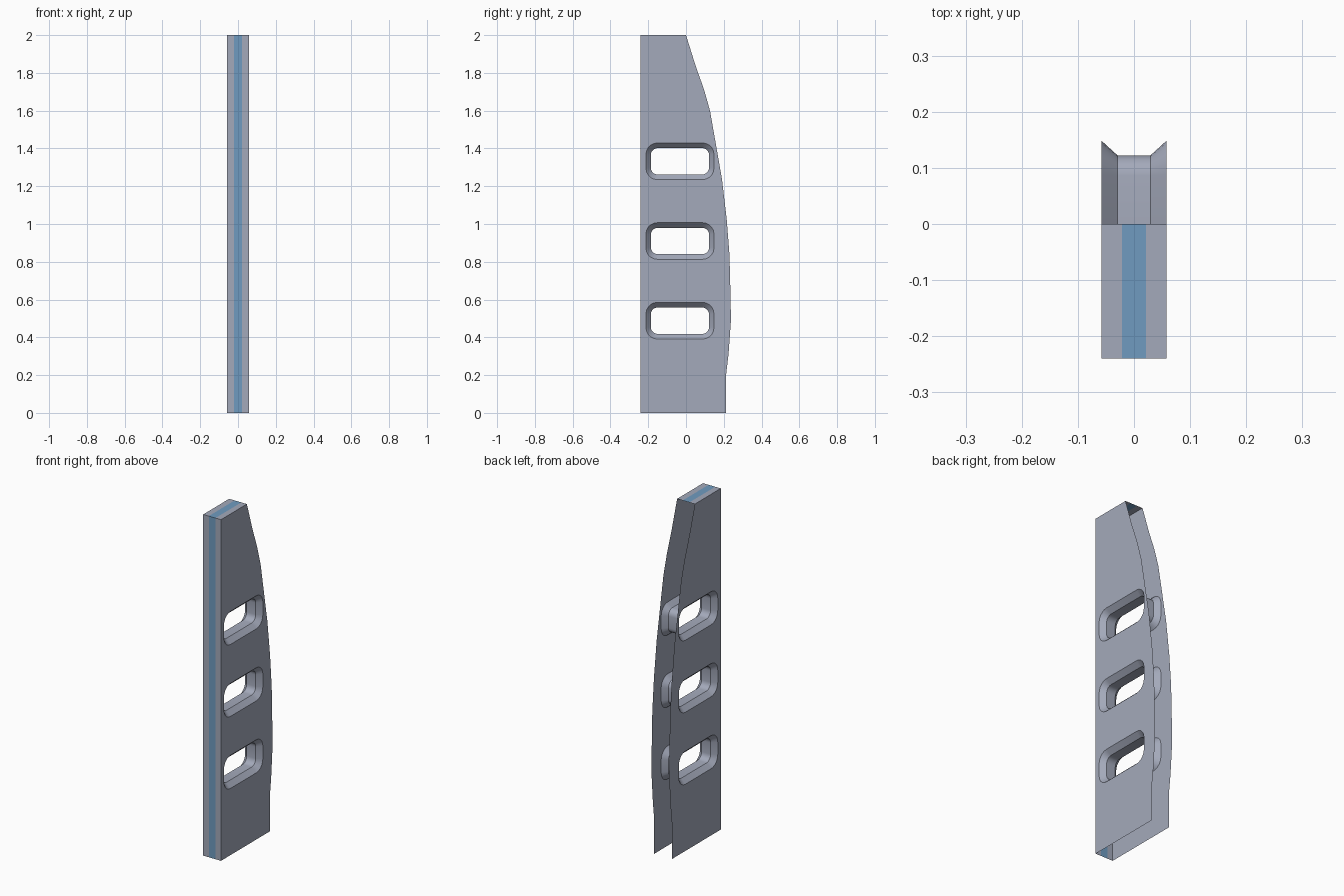
import bpy, bmesh, math
from mathutils import Vector

if "Cube" in bpy.data.objects:
    bpy.data.objects.remove(bpy.data.objects["Cube"])

HALF_W, FRONT, TOP = 0.0575, -0.24, 2.0
STRIPE = 0.0215
HOLE_Y, HOLE_Z = -0.032, (0.488, 0.91, 1.332)
OUTER = (0.18, 0.097, 0.06)      # half length, half height, corner radius
INNER = (0.154, 0.070, 0.036)
INNER_X = 0.029


def material(name, rgb):
    m = bpy.data.materials.new(name)
    m.diffuse_color = (*rgb, 1)
    m.use_nodes = True
    m.node_tree.nodes["Principled BSDF"].inputs["Base Color"].default_value = m.diffuse_color
    return m


grey = material("blue_grey", (0.37, 0.40, 0.495))
blue = material("stripe_blue", (0.16, 0.33, 0.53))


def finish(bm, name, mats, smooth=False):
    me = bpy.data.meshes.new(name)
    bm.normal_update()
    bm.to_mesh(me)
    bm.free()
    for m in mats:
        me.materials.append(m)
    ob = bpy.data.objects.new(name, me)
    bpy.context.collection.objects.link(ob)
    if smooth:
        me.shade_smooth()
        me.set_sharp_from_angle(angle=math.radians(32))
    return ob


def rounded(size, cz, seg=5):
    """Rounded rectangle in the y-z plane."""
    a, b, r = size
    pts = []
    for k, (sy, sz) in enumerate(((1, 1), (-1, 1), (-1, -1), (1, -1))):
        for i in range(seg + 1):
            t = math.pi / 2 * (k + i / seg)
            pts.append((HOLE_Y + sy * (a - r) + r * math.cos(t),
                        cz + sz * (b - r) + r * math.sin(t)))
    return pts


# Front and top panels: one folded sheet with a centre stripe
bm = bmesh.new()
rows = [[bm.verts.new((x, y, z)) for x in (-HALF_W, -STRIPE, STRIPE, HALF_W)]
        for y, z in ((FRONT, 0), (FRONT, TOP), (0, TOP))]
for lo, hi in zip(rows, rows[1:]):
    for i in range(3):
        f = bm.faces.new((lo[i], lo[i + 1], hi[i + 1], hi[i]))
        f.material_index = 1 if i == 1 else 0
finish(bm, "front_and_top_panel", [grey, blue])

# Side panels: curved rear edge with three openings
OUTLINE = [(FRONT, 0), (0.212, 0), (0.212, 0.2), (0.225, 0.31), (0.233, 0.42),
           (0.238, 0.49), (0.235, 0.65), (0.23, 0.84), (0.215, 1.03),
           (0.19, 1.24), (0.155, 1.44), (0.127, 1.6), (0.096, 1.71),
           (0.05, 1.84), (0, TOP), (FRONT, TOP)]
for side, label in ((-1, "left"), (1, "right")):
    bm = bmesh.new()
    for loop in [OUTLINE] + [rounded(OUTER, z) for z in HOLE_Z]:
        vs = [bm.verts.new((side * HALF_W, y, z)) for y, z in loop]
        for a, b in zip(vs, vs[1:] + vs[:1]):
            bm.edges.new((a, b))
    bmesh.ops.triangle_fill(bm, use_beauty=True, use_dissolve=False,
                            edges=bm.edges[:], normal=(side, 0, 0))
    bm.normal_update()
    for f in bm.faces:
        if f.normal.x * side < 0:
            f.normal_flip()
    finish(bm, label + "_side_panel", [grey])

# Opening tunnels: bevelled rim on each side, straight wall between
for n, cz in enumerate(HOLE_Z):
    bm = bmesh.new()
    rings = [[bm.verts.new((x, y, z)) for y, z in rounded(size, cz)]
             for x, size in ((-HALF_W, OUTER), (-INNER_X, INNER),
                             (INNER_X, INNER), (HALF_W, OUTER))]
    for r0, r1 in zip(rings, rings[1:]):
        for i in range(len(r0)):
            j = (i + 1) % len(r0)
            bm.faces.new((r0[i], r0[j], r1[j], r1[i]))
    bm.normal_update()
    for f in bm.faces:
        c = f.calc_center_median()
        if f.normal.dot(Vector((c.x, HOLE_Y, cz)) - c) < 0:
            f.normal_flip()
    finish(bm, f"opening_rim_{n + 1}", [grey], smooth=True)
